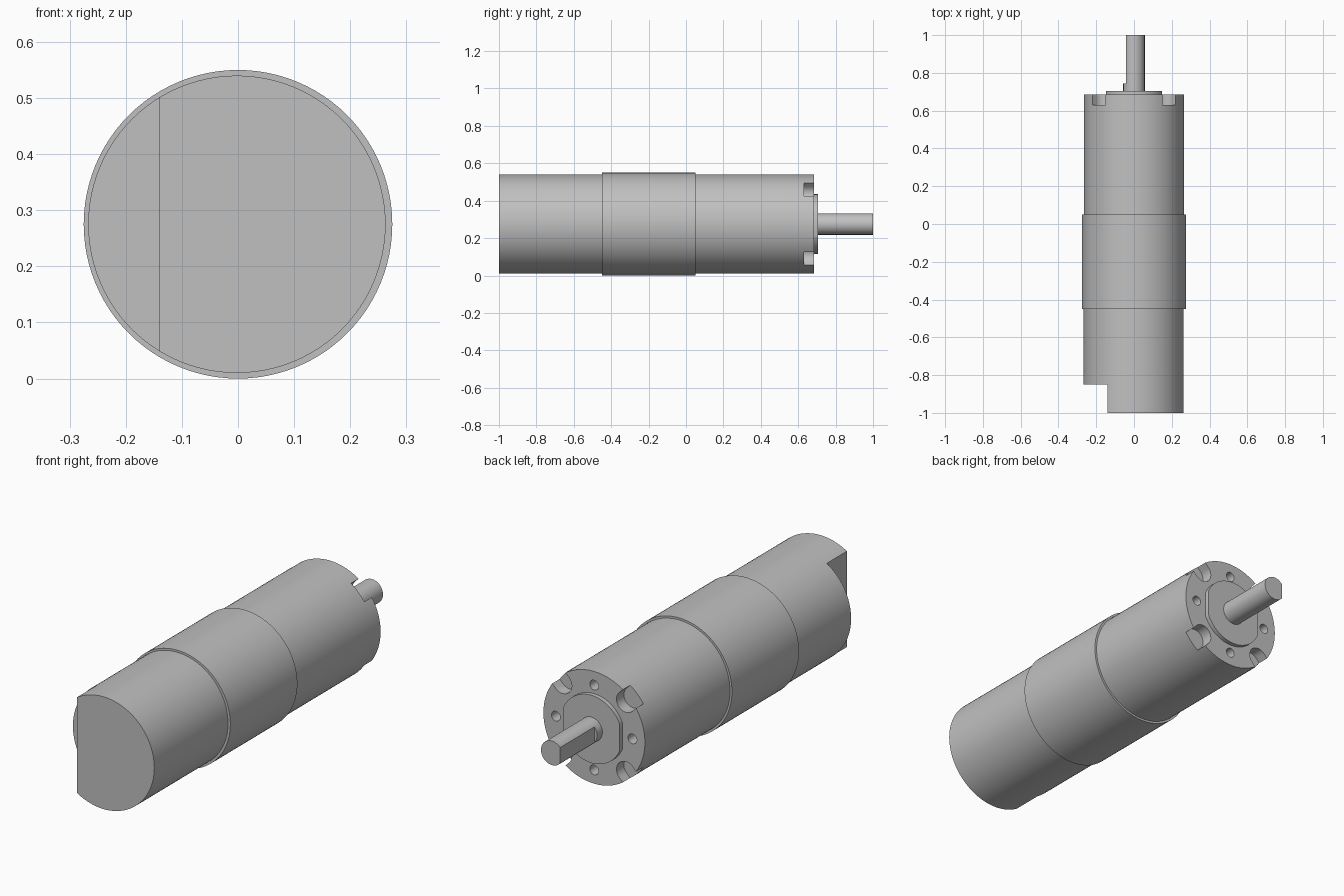
import bpy
import math
from mathutils import Matrix, Vector

AXIS_Z = 0.275

if "Cube" in bpy.data.objects:
    bpy.data.objects.remove(bpy.data.objects["Cube"], do_unlink=True)

# One plain grey metal for everything
metal = bpy.data.materials.new("grey_metal")
grey = (0.53, 0.53, 0.53, 1.0)
metal.use_nodes = True
metal.diffuse_color = grey
metal.node_tree.nodes["Principled BSDF"].inputs["Base Color"].default_value = grey


def cylinder(name, radius, y0, y1, x=0.0, z=0.0, sides=96):
    """Cylinder along y, positioned relative to the motor axis."""
    bpy.ops.mesh.primitive_cylinder_add(vertices=sides, radius=radius, depth=y1 - y0)
    ob = bpy.context.object
    ob.name = ob.data.name = name
    ob.data.transform(Matrix.Translation((x, (y0 + y1) / 2, AXIS_Z + z))
                      @ Matrix.Rotation(-math.pi / 2, 4, "X"))
    ob.data.materials.append(metal)
    return ob


def box(x0, x1, y0, y1):
    """Tall box cutter spanning the full height of the motor."""
    bpy.ops.mesh.primitive_cube_add(size=1)
    ob = bpy.context.object
    ob.name = "cutter"
    ob.data.transform(Matrix.Translation(((x0 + x1) / 2, (y0 + y1) / 2, AXIS_Z))
                      @ Matrix.Diagonal((x1 - x0, y1 - y0, 1, 1)))
    return ob


def slot(angle):
    """Round-ended slot cutter, open towards the rim."""
    ob = cylinder("cutter", 0.049, 0.63, 0.75, x=0.234, sides=32)
    for v in ob.data.vertices:
        if v.co.x > 0.2341:
            v.co.x += 0.1
    centre = Vector((0, 0, AXIS_Z))
    ob.data.transform(Matrix.Translation(centre) @ Matrix.Rotation(angle, 4, "Y")
                      @ Matrix.Translation(-centre))
    return ob


def cut(target, cutters):
    for cutter in cutters:
        cutter.hide_render = True
        mod = target.modifiers.new("cut", "BOOLEAN")
        mod.operation = "DIFFERENCE"
        mod.solver = "EXACT"
        mod.object = cutter
        bpy.ops.object.select_all(action="DESELECT")
        bpy.context.view_layer.objects.active = target
        target.select_set(True)
        bpy.ops.object.modifier_apply(modifier=mod.name)
        bpy.data.objects.remove(cutter, do_unlink=True)


# Motor can with a stepped flat at its free end
motor_can = cylinder("motor_can", 0.265, -1.0, -0.4, x=-0.002)
cut(motor_can, [box(-0.5, -0.14, -1.2, -0.85)])

# Slightly wider sleeve in the middle
sleeve = cylinder("middle_sleeve", 0.275, -0.45, 0.05)

# Gear housing with diagonal rim slots and four screw holes
housing = cylinder("gear_housing", 0.265, 0.0, 0.685)
quarters = [i * math.pi / 2 for i in range(4)]
cut(housing, [slot(a + math.pi / 4) for a in quarters])
cut(housing, [cylinder("cutter", 0.023, 0.62, 0.75, 0.2 * math.cos(a),
                       0.2 * math.sin(a), 24) for a in quarters])

# Raised boss with two side flats
boss = cylinder("output_boss", 0.16, 0.67, 0.705)
cut(boss, [box(-0.3, -0.147, 0.6, 0.8), box(0.147, 0.3, 0.6, 0.8)])

# Output shaft, flattened on one side beyond a short round collar
shaft = cylinder("output_shaft", 0.057, 0.69, 1.0, sides=48)
cut(shaft, [box(-0.2, -0.043, 0.745, 1.2)])

# Smooth barrels, sharp rims
bpy.ops.object.select_all(action="DESELECT")
for part in (motor_can, sleeve, housing, boss, shaft):
    part.select_set(True)
bpy.context.view_layer.objects.active = housing
bpy.ops.object.shade_smooth_by_angle(angle=math.radians(30))
